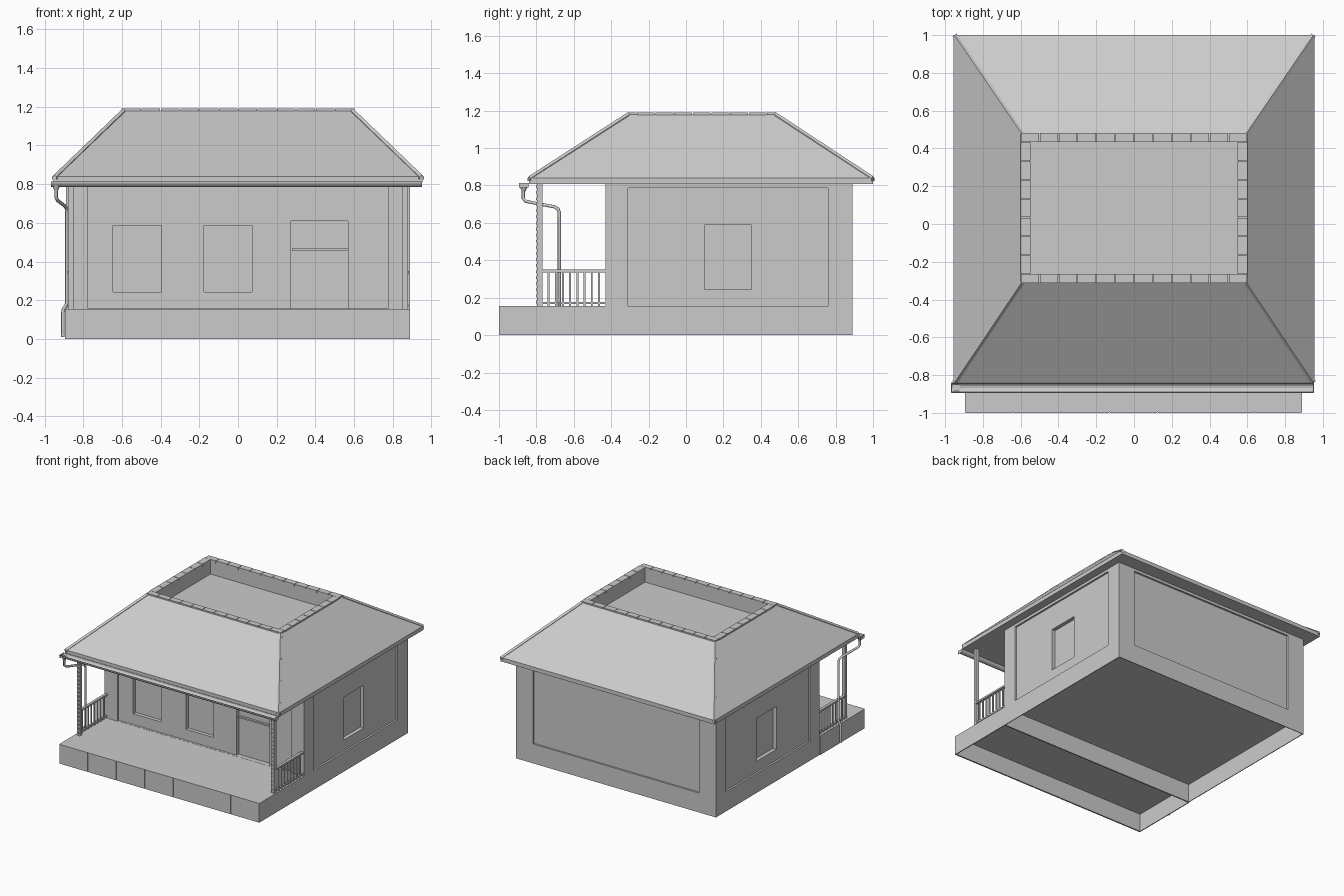
import bpy, bmesh, math
from mathutils import Vector

if "Cube" in bpy.data.objects:
    bpy.data.objects.remove(bpy.data.objects["Cube"])


def mesh(name, verts, faces):
    me = bpy.data.meshes.new(name)
    me.from_pydata(verts, [], faces)
    bm = bmesh.new()
    bm.from_mesh(me)
    bmesh.ops.recalc_face_normals(bm, faces=bm.faces)
    bm.to_mesh(me)
    bm.free()
    ob = bpy.data.objects.new(name, me)
    bpy.context.collection.objects.link(ob)
    return ob


def boxes(name, spans):
    """One object made of boxes, each given as (x0, x1, y0, y1, z0, z1)."""
    v, f = [], []
    for x0, x1, y0, y1, z0, z1 in spans:
        n = len(v)
        v += [(x, y, z) for z in (z0, z1)
              for x, y in ((x0, y0), (x1, y0), (x1, y1), (x0, y1))]
        f += [[n + i for i in q] for q in ((3, 2, 1, 0), (4, 5, 6, 7), (0, 1, 5, 4),
                                          (1, 2, 6, 5), (2, 3, 7, 6), (3, 0, 4, 7))]
    return mesh(name, v, f)


def cut(ob, span):
    c = boxes("cutter", [span])
    c.hide_render = True
    m = ob.modifiers.new("cut", 'BOOLEAN')
    m.operation, m.solver, m.object = 'DIFFERENCE', 'EXACT', c
    bpy.context.view_layer.objects.active = ob
    bpy.ops.object.modifier_apply(modifier=m.name)
    bpy.data.objects.remove(c)


def tube(name, pts, r):
    cu = bpy.data.curves.new(name, 'CURVE')
    cu.dimensions = '3D'
    cu.bevel_depth, cu.bevel_resolution, cu.use_fill_caps = r, 2, True
    sp = cu.splines.new('POLY')
    sp.points.add(len(pts) - 1)
    for p, co in zip(sp.points, pts):
        p.co = (*co, 1)
    ob = bpy.data.objects.new(name, cu)
    bpy.context.collection.objects.link(ob)
    return ob


# house body: recessed wall panels, windows, door, open underside
body = boxes("house_walls", [(-.89, .89, -.43, .89, 0, .81)])
cut(body, (-.775, .775, -.5, -.413, .156, .787))
cut(body, (-.74, .74, .875, 1, .156, .787))
for s in (-1, 1):
    xs = sorted((s * .875, s * 1.1))
    cut(body, (*xs, -.31, .76, .156, .787))
    xs = sorted((s * .845, s * 1.1))
    cut(body, (*xs, .1, .35, .243, .588))
for x0, x1, z0, z1 in ((-.645, -.395, .243, .585), (-.175, .072, .243, .585),
                       (.275, .57, .156, .61)):
    cut(body, (x0, x1, -.5, -.383, z0, z1))
cut(body, (-.884, .884, -.424, .884, -.1, .148))
boxes("door_lower_panel", [(.28, .57, -.39, -.37, .156, .46), (.28, .57, -.4, -.37, .455, .467)])

# porch deck with open underside and front facing panels
porch = boxes("porch_deck", [(-.895, .89, -.995, -.43, 0, .155)])
cut(porch, (-.888, .883, -.988, -.434, -.1, .145))
w = 1.785 / 7
boxes("porch_facing", [(-.895 + i * w + .002, -.895 + (i + 1) * w - .002, -1, -.99, 0, .155)
                       for i in range(7)])

# roof: four slopes around a sunken flat deck
rings = [(.955, -.84, 1.0, .808), (.955, -.84, 1.0, .84), (.6, -.31, .48, 1.18),
         (.55, -.265, .435, 1.18), (.55, -.265, .435, 1.07)]
rv = [p for x, y0, y1, z in rings for p in ((-x, y0, z), (x, y0, z), (x, y1, z), (-x, y1, z))]
rf = [(4 * k + i, 4 * k + (i + 1) % 4, 4 * k + 4 + (i + 1) % 4, 4 * k + 4 + i)
      for k in range(4) for i in range(4)] + [(0, 1, 2, 3), (16, 17, 18, 19)]
mesh("roof", rv, rf)

# ridge caps around the sunken deck
caps = []
for i in range(12):
    x0, x1 = -.6 + i * .1 + .002, -.5 + i * .1 - .002
    caps += [(x0, x1, a, b, 1.17, 1.19) for a, b in ((-.312, -.265), (.433, .482))]
for i in range(7):
    y0 = -.265 + i * .0998
    for s in (-1, 1):
        caps.append((*sorted((s * .602, s * .548)), y0 + .002, y0 + .0978, 1.17, 1.19))
boxes("ridge_caps", caps)

# hip strips down the four roof corners
hv, hf = [], []
for sx in (-1, 1):
    for y0, y1 in ((-.84, -.31), (1.0, .48)):
        a, b = Vector((sx * .95, y0, .838)), Vector((sx * .595, y1, 1.18))
        side = (b - a).cross(Vector((0, 0, 1))).normalized() * .014
        n = len(hv)
        hv += [p + o for p in (a, b) for o in (-side - Vector((0, 0, .015)), -side,
               Vector((0, 0, .012)), side, side - Vector((0, 0, .015)))]
        hf += [[n + i, n + (i + 1) % 5, n + 5 + (i + 1) % 5, n + 5 + i] for i in range(5)]
        hf += [[n + i for i in range(5)], [n + 5 + i for i in range(5)]]
mesh("hip_strips", hv, hf)

# half-round gutter along the front eave
arc = [(-.867 + r * math.cos(a), .813 + r * math.sin(a)) for r, rng in
       ((.027, range(9)), (.023, range(8, -1, -1))) for a in [math.pi * (1 + k / 8) for k in rng]]
n = len(arc)
gv = [(x, y, z) for x in (-.968, .952) for y, z in arc]
gf = [(i, (i + 1) % n, n + (i + 1) % n, n + i) for i in range(n)]
gf += [(e * n + i, e * n + i + 1, e * n + n - 2 - i, e * n + n - 1 - i)
       for e in (0, 1) for i in range(8)]
gutter = mesh("gutter", gv, gf)
boxes("gutter_ends", [(-.968, -.964, -.892, -.842, .788, .813), (.948, .952, -.892, -.842, .788, .813)])

# downpipe from the left gutter end to the ground
tube("downpipe", [(-.94, -.87, .79), (-.94, -.87, .73), (-.932, -.855, .715), (-.893, -.7, .685),
                  (-.887, -.685, .675), (-.885, -.677, .655), (-.885, -.677, .185),
                  (-.89, -.677, .172), (-.902, -.677, .155), (-.905, -.677, .14),
                  (-.905, -.677, .01)], .009)
bpy.ops.mesh.primitive_cone_add(vertices=12, radius1=.01, radius2=.022, depth=.03,
                                location=(-.94, -.868, .783))
bpy.context.object.name = "downpipe_funnel"

# porch posts with studs, and side railings
for s, label in ((-1, "left"), (1, "right")):
    x = s * .865
    boxes(label + "_post", [(x - .014, x + .014, -.796, -.768, .15, .81)])
    boxes(label + "_post_studs", [(x - .006, x + .006, -.801, -.79, z, z + .014)
                                  for z in [.17 + i * .0325 for i in range(20)]])
    x = s * .874
    rail = [(x - .011, x + .011, -.77, -.425, .336, .35),
            (x - .008, x + .008, -.77, -.425, .165, .178)]
    rail += [(x - .005, x + .005, y - .005, y + .005, .155, .34)
             for y in [-.735 + i * .0385 for i in range(8)]]
    boxes(label + "_railing", rail)
